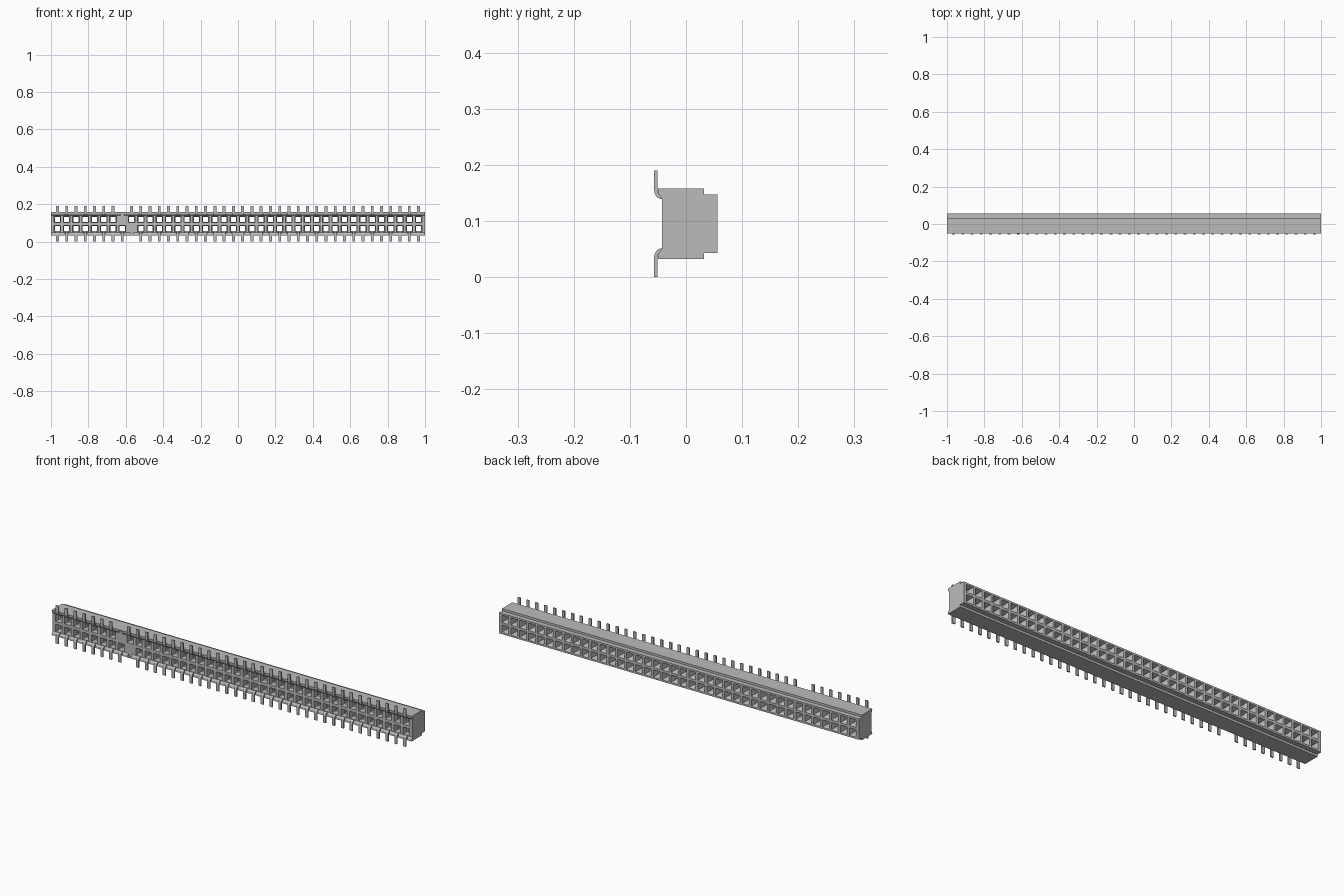
import bpy
import bmesh

if "Cube" in bpy.data.objects:
    bpy.data.objects.remove(bpy.data.objects["Cube"])

COLUMNS = 40
PITCH = 0.0495
MID_Z = 0.095
COLUMN_X = [(i - (COLUMNS - 1) / 2) * PITCH for i in range(COLUMNS)]
KEYED = {(7, 1), (8, -1)}          # plugged positions: column, row side

grey = bpy.data.materials.new("light grey")
grey.use_nodes = True
grey.diffuse_color = (0.5, 0.5, 0.5, 1)
grey.node_tree.nodes["Principled BSDF"].inputs["Base Color"].default_value = (0.5, 0.5, 0.5, 1)


def loft(bm, rings):
    """Join successive rings of points into a closed solid."""
    loops = [[bm.verts.new(p) for p in ring] for ring in rings]
    n = len(loops[0])
    for a, b in zip(loops, loops[1:]):
        for i in range(n):
            j = (i + 1) % n
            bm.faces.new((a[i], a[j], b[j], b[i]))
    bm.faces.new(loops[0][::-1])
    bm.faces.new(loops[-1])


def extrude_x(bm, profile, x, half_width):
    """Extrude a (y, z) profile along x."""
    loft(bm, [[(x + s * half_width, y, z) for y, z in profile] for s in (-1, 1)])


def square_tube(bm, x, z, sections):
    """Square solid along y, from (y, half size) sections."""
    corners = ((-1, -1), (1, -1), (1, 1), (-1, 1))
    loft(bm, [[(x + a * h, y, z + b * h) for a, b in corners] for y, h in sections])


def mirrored(profile, side):
    return [(y, MID_Z + side * (z - MID_Z)) for y, z in profile]


def finish(bm, name):
    bmesh.ops.recalc_face_normals(bm, faces=bm.faces)
    mesh = bpy.data.meshes.new(name)
    bm.to_mesh(mesh)
    bm.free()
    mesh.materials.append(grey)
    obj = bpy.data.objects.new(name, mesh)
    bpy.context.collection.objects.link(obj)
    return obj


# Housing: stepped block with raised front lips
upper_half = [(-0.043, 0.14), (-0.049, 0.148), (-0.05, 0.158),
              (0.032, 0.158), (0.032, 0.147), (0.056, 0.147)]
bm = bmesh.new()
extrude_x(bm, upper_half + mirrored(upper_half, -1)[::-1], 0, 1)
housing = finish(bm, "housing")

# Cutter: socket holes and pin slots in the lips
front_part = [(-0.07, 0.0175), (-0.015, 0.0175), (-0.012, 0.0135)]
back_part = [(0.04, 0.0135), (0.0555, 0.0185), (0.07, 0.0185)]
slot = [(-0.07, 0.139), (-0.0425, 0.139), (-0.0425, 0.153), (-0.07, 0.153)]
bm = bmesh.new()
for i, x in enumerate(COLUMN_X):
    for side in (-1, 1):
        start = [(-0.012, 0.0135)] if (i, side) in KEYED else front_part
        square_tube(bm, x, MID_Z + side * PITCH / 2, start + back_part)
        extrude_x(bm, mirrored(slot, side), x, 0.009)
cutter = finish(bm, "socket_cutter")
cutter.hide_render = True

cut = housing.modifiers.new("sockets", "BOOLEAN")
cut.operation = "DIFFERENCE"
cut.solver = "EXACT"
cut.object = cutter
bpy.context.view_layer.objects.active = housing
bpy.ops.object.modifier_apply(modifier=cut.name)
bpy.data.objects.remove(cutter)

# Pins: bent legs leaving the front face upward and downward
pin = [(-0.057, 0.19), (-0.057, 0.156), (-0.0555, 0.148), (-0.052, 0.1425),
       (-0.047, 0.1395), (-0.035, 0.1395), (-0.035, 0.145), (-0.045, 0.145),
       (-0.049, 0.149), (-0.051, 0.156), (-0.051, 0.19)]
for side, name in ((1, "upper_pins"), (-1, "lower_pins")):
    bm = bmesh.new()
    for i, x in enumerate(COLUMN_X):
        if (i, side) not in KEYED:
            extrude_x(bm, mirrored(pin, side), x, 0.0075)
    finish(bm, name)
